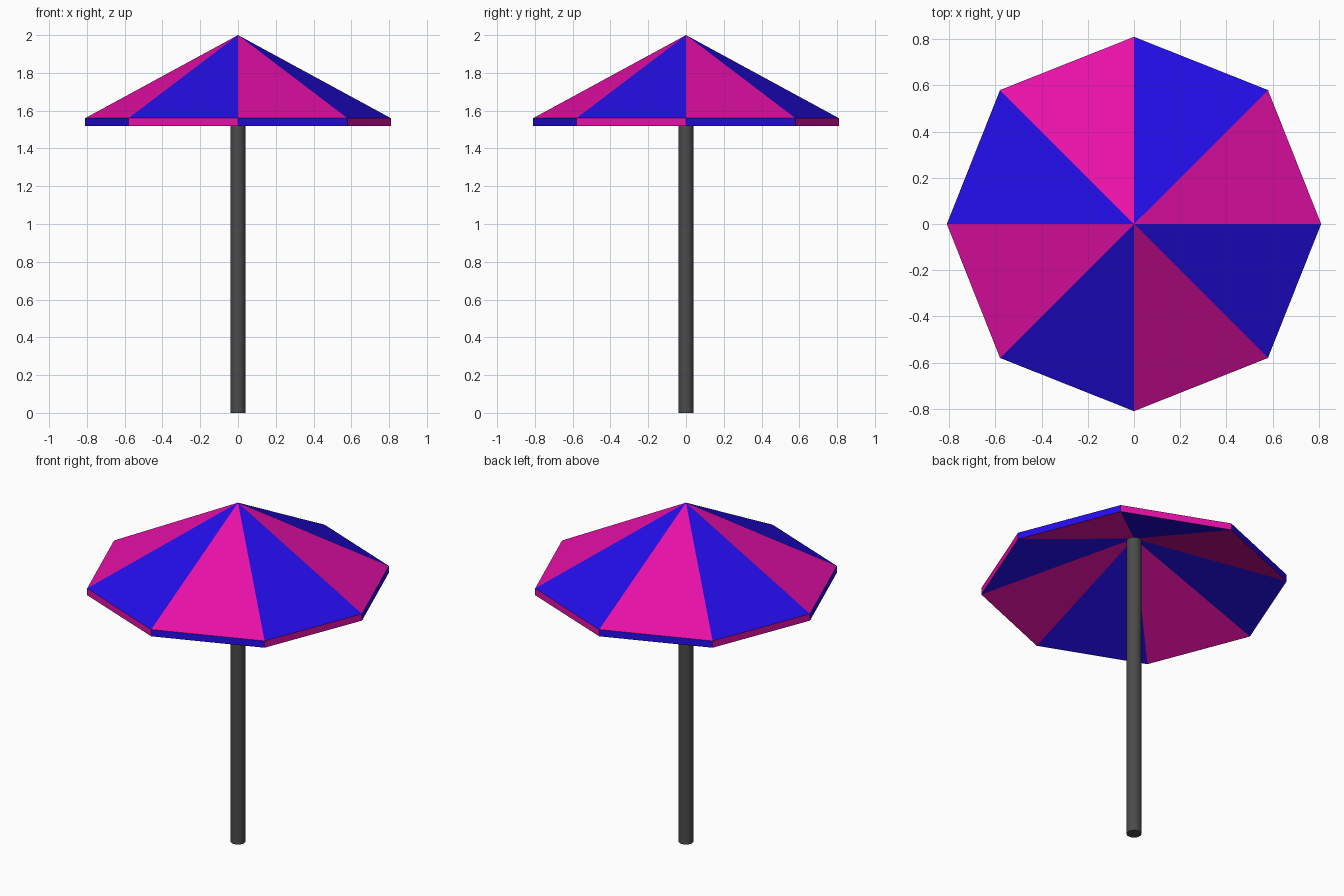
import bpy, bmesh, math

if "Cube" in bpy.data.objects:
    bpy.data.objects.remove(bpy.data.objects["Cube"])


def material(name, rgb):
    mat = bpy.data.materials.new(name)
    mat.diffuse_color = (*rgb, 1)
    mat.use_nodes = True
    mat.node_tree.nodes["Principled BSDF"].inputs["Base Color"].default_value = mat.diffuse_color
    return mat


PINK = material("magenta", (0.80, 0.005, 0.39))
BLUE = material("blue", (0.017, 0.004, 0.81))
GREY = material("dark_grey", (0.07, 0.07, 0.07))

SIDES = 8
RIM_Z, HEM_Z = 1.56, 1.52
PEAK_Z, INNER_Z = 2.0, 1.825


def make_canopy():
    # Eight panels with a rim band in swapped colours and a shallower underside
    bm = bmesh.new()
    peak = bm.verts.new((0, 0, PEAK_Z))
    inner = bm.verts.new((0, 0, INNER_Z))
    rim, hem = [], []
    for i in range(SIDES):
        a = math.tau * i / SIDES
        r = 0.82 if i % 2 else 0.81
        x, y = r * math.cos(a), r * math.sin(a)
        rim.append(bm.verts.new((x, y, RIM_Z)))
        hem.append(bm.verts.new((x, y, HEM_Z)))
    for i in range(SIDES):
        j = (i + 1) % SIDES
        panel, band = i % 2, 1 - i % 2
        bm.faces.new((rim[i], rim[j], peak)).material_index = panel
        bm.faces.new((hem[i], hem[j], rim[j], rim[i])).material_index = band
        bm.faces.new((hem[j], hem[i], inner)).material_index = panel
    mesh = bpy.data.meshes.new("canopy")
    bm.to_mesh(mesh)
    bm.free()
    mesh.materials.append(PINK)
    mesh.materials.append(BLUE)
    bpy.context.collection.objects.link(bpy.data.objects.new("canopy", mesh))


make_canopy()

# Pole, its top tucked inside the canopy
POLE_TOP = 1.85
bpy.ops.mesh.primitive_cylinder_add(vertices=24, radius=0.04, depth=POLE_TOP,
                                    location=(0, 0, POLE_TOP / 2))
pole = bpy.context.object
pole.name = "pole"
pole.data.materials.append(GREY)
bpy.ops.object.shade_smooth_by_angle()
